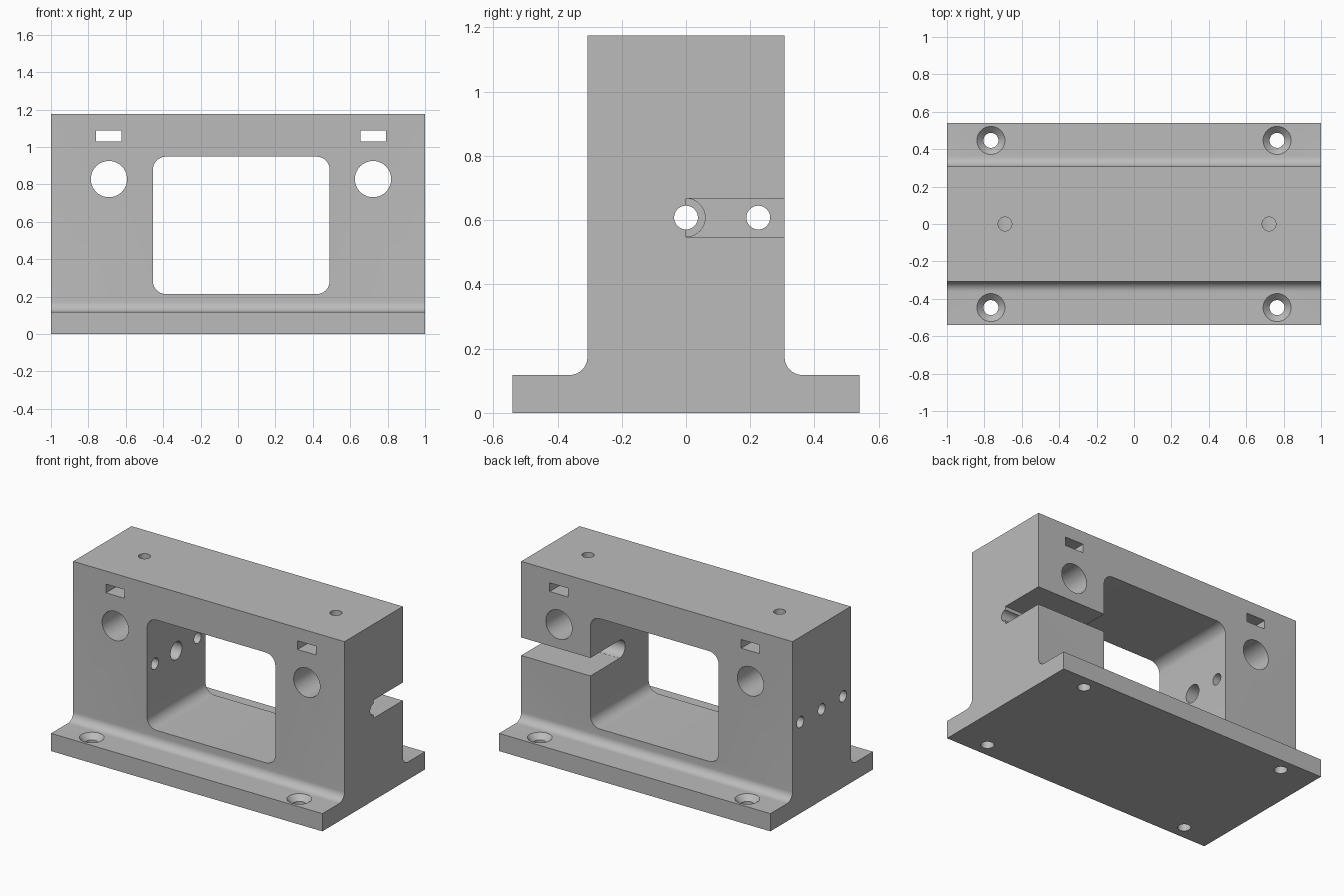
import bpy, bmesh, math
from mathutils import Matrix

cube = bpy.data.objects.get("Cube")
if cube:
    bpy.data.objects.remove(cube, do_unlink=True)

grey = bpy.data.materials.new("machined grey")
grey.use_nodes = True
colour = (0.5, 0.5, 0.5, 1)
grey.diffuse_color = colour
grey.node_tree.nodes["Principled BSDF"].inputs["Base Color"].default_value = colour


def finish(name, bm):
    bmesh.ops.recalc_face_normals(bm, faces=bm.faces[:])
    mesh = bpy.data.meshes.new(name)
    bm.to_mesh(mesh)
    bm.free()
    mesh.materials.append(grey)
    obj = bpy.data.objects.new(name, mesh)
    bpy.context.collection.objects.link(obj)
    return obj


def prism(name, points, vec):
    """Extrude a closed loop of points along vec."""
    bm = bmesh.new()
    face = bm.faces.new([bm.verts.new(p) for p in points])
    out = bmesh.ops.extrude_face_region(bm, geom=[face])
    verts = [v for v in out["geom"] if isinstance(v, bmesh.types.BMVert)]
    bmesh.ops.translate(bm, verts=verts, vec=vec)
    return finish(name, bm)


def arc(cx, cy, r, start, end, n=10):
    angles = [math.radians(start + (end - start) * i / n) for i in range(n + 1)]
    return [(cx + r * math.cos(a), cy + r * math.sin(a)) for a in angles]


def box(x0, x1, y0, y1, z0, z1):
    return prism("cutter", [(x0, y0, z0), (x1, y0, z0), (x1, y1, z0), (x0, y1, z0)],
                 (0, 0, z1 - z0))


def cylinder(centre, r1, r2, length, axis="Z"):
    turn = {"X": Matrix.Rotation(math.pi / 2, 4, "Y"),
            "Y": Matrix.Rotation(math.pi / 2, 4, "X"),
            "Z": Matrix.Identity(4)}[axis]
    bm = bmesh.new()
    bmesh.ops.create_cone(bm, cap_ends=True, segments=40, radius1=r1, radius2=r2,
                          depth=length, matrix=Matrix.Translation(centre) @ turn)
    return finish("cutter", bm)


# Body: filleted inverted T section, extruded along x
HALF, WALL, BASE, TOP, FIL = 0.54, 0.307, 0.118, 1.175, 0.055
side = [(HALF, 0), (HALF, BASE)] + arc(WALL + FIL, BASE + FIL, FIL, 270, 180) + [(WALL, TOP)]
section = side + [(-y, z) for y, z in reversed(side)]
body = prism("bearing_block", [(-1, y, z) for y, z in section], (2, 0, 0))

cutters = []

# Central window with rounded corners
L, R, B, T, C = -0.455, 0.49, 0.213, 0.948, 0.07
window = (arc(R - C, T - C, C, 0, 90) + arc(L + C, T - C, C, 90, 180)
          + arc(L + C, B + C, C, 180, 270) + arc(R - C, B + C, C, 270, 360))
cutters.append(prism("cutter", [(x, -0.5, z) for x, z in window], (0, 1, 0)))

# Rod bores, nut slots and clamping screw holes
for x in (-0.69, 0.722):
    cutters.append(cylinder((x, 0, 0.828), 0.097, 0.097, 1, "Y"))
    cutters.append(box(x - 0.068, x + 0.068, -0.5, 0.5, 1.03, 1.088))
    cutters.append(cylinder((x, 0, 1.04), 0.037, 0.037, 0.4))

# Countersunk mounting holes in the flanges
for x in (-0.765, 0.765):
    for y in (-0.447, 0.447):
        cutters.append(cylinder((x, y, 0.06), 0.04, 0.04, 0.3))
        cutters.append(cylinder((x, y, 0.108), 0.04, 0.09, 0.05))

# Side wall holes, the middle one counterbored from inside
AXIS = 0.608
for y in (-0.225, 0, 0.225):
    cutters.append(cylinder((-0.75, y, AXIS), 0.037, 0.037, 0.8, "X"))
cutters.append(cylinder((-0.4, 0, AXIS), 0.0595, 0.0595, 0.4, "X"))

# Open slot in the left wall, ending at its own counterbored hole
cutters.append(cylinder((0.75, 0, AXIS), 0.037, 0.037, 0.8, "X"))
cutters.append(cylinder((0.45, 0, AXIS), 0.0595, 0.0595, 0.4, "X"))
cutters.append(box(0.3, 1.2, 0, 0.5, AXIS - 0.06, AXIS + 0.06))

# Cut everything out of the body
bpy.context.view_layer.objects.active = body
for cutter in cutters:
    mod = body.modifiers.new("cut", "BOOLEAN")
    mod.operation = "DIFFERENCE"
    mod.solver = "EXACT"
    mod.object = cutter
    bpy.ops.object.modifier_apply(modifier=mod.name)
    bpy.data.objects.remove(cutter, do_unlink=True)

bpy.ops.object.select_all(action="DESELECT")
body.select_set(True)
bpy.ops.object.shade_smooth_by_angle(angle=math.radians(30))
